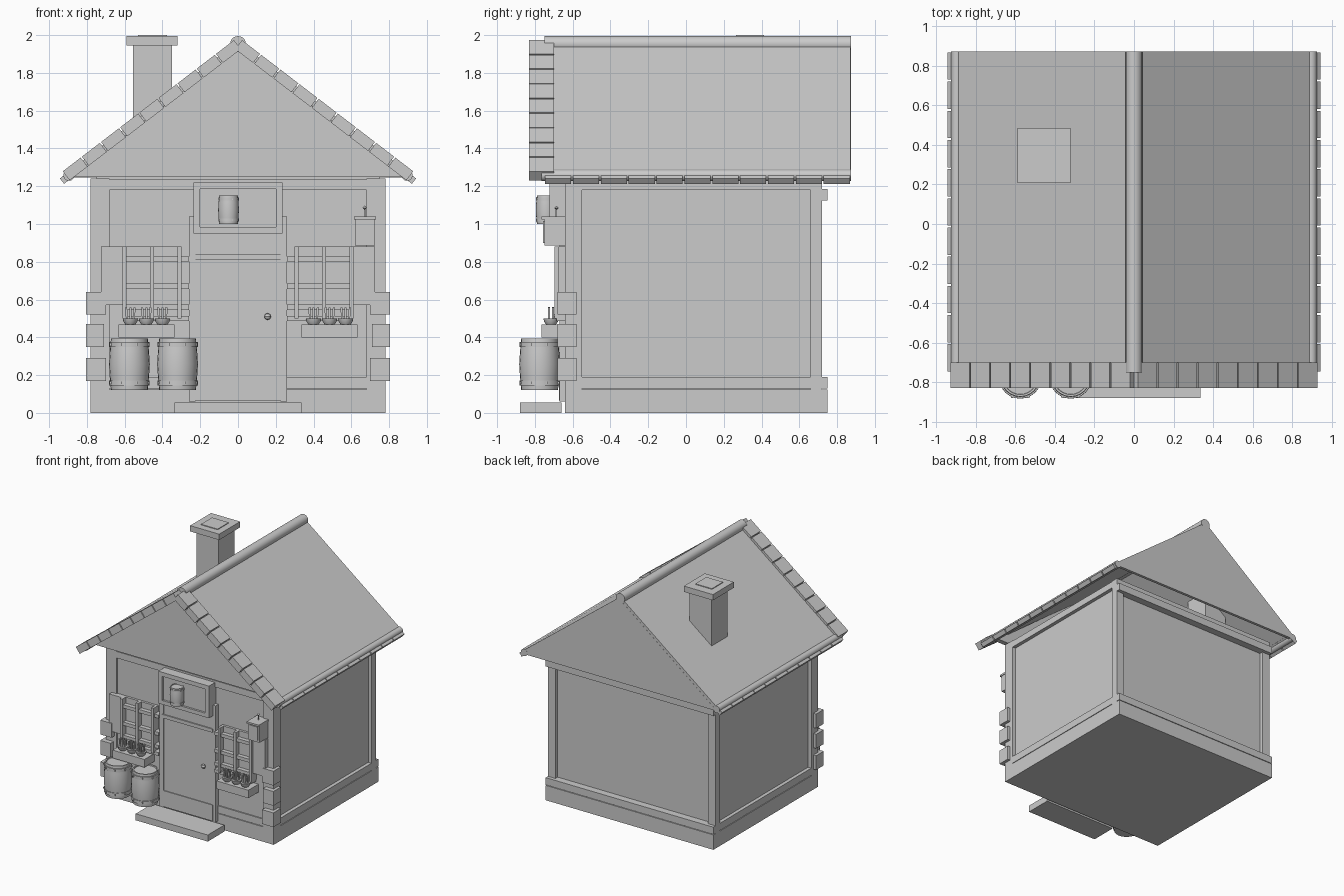
import bpy, bmesh, math
from mathutils import Matrix, Vector

if "Cube" in bpy.data.objects:
    bpy.data.objects.remove(bpy.data.objects["Cube"])

SLOPE = math.atan2(0.705, 0.92)


def finish(name, bm, smooth=False):
    bmesh.ops.recalc_face_normals(bm, faces=bm.faces)
    me = bpy.data.meshes.new(name)
    bm.to_mesh(me)
    bm.free()
    ob = bpy.data.objects.new(name, me)
    bpy.context.collection.objects.link(ob)
    if smooth:
        bpy.ops.object.select_all(action='DESELECT')
        ob.select_set(True)
        bpy.context.view_layer.objects.active = ob
        bpy.ops.object.shade_smooth_by_angle(angle=math.radians(40))
    return ob


def add_box(bm, center, size, rot_y=0.0):
    m = (Matrix.Translation(center) @ Matrix.Rotation(rot_y, 4, 'Y')
         @ Matrix.Diagonal((*size, 1)))
    bmesh.ops.create_cube(bm, size=1, matrix=m)


def box(name, x0, x1, y0, y1, z0, z1):
    bm = bmesh.new()
    add_box(bm, ((x0 + x1) / 2, (y0 + y1) / 2, (z0 + z1) / 2),
            (x1 - x0, y1 - y0, z1 - z0))
    return finish(name, bm)


def pair(name, x0, x1, *rest):
    """Box on the right plus its mirror image on the left."""
    box(name + "_right", x0, x1, *rest)
    box(name + "_left", -x1, -x0, *rest)


def prism(name, pts, y0, y1):
    """Extrude an (x, z) outline along y."""
    bm = bmesh.new()
    f = bm.faces.new([bm.verts.new((x, y0, z)) for x, z in pts])
    r = bmesh.ops.extrude_face_region(bm, geom=[f])
    vs = [g for g in r["geom"] if isinstance(g, bmesh.types.BMVert)]
    bmesh.ops.translate(bm, verts=vs, vec=(0, y1 - y0, 0))
    return finish(name, bm)


def lathe(name, loc, prof, seg=24):
    """Spin an (r, z) profile around z."""
    bm = bmesh.new()
    vs = [bm.verts.new((r, 0, z)) for r, z in prof]
    es = [bm.edges.new(p) for p in zip(vs, vs[1:])]
    bmesh.ops.spin(bm, geom=vs + es, cent=(0, 0, 0), axis=(0, 0, 1),
                   angle=math.tau, steps=seg)
    bmesh.ops.remove_doubles(bm, verts=bm.verts, dist=1e-5)
    bmesh.ops.translate(bm, verts=bm.verts, vec=loc)
    return finish(name, bm, True)


def rod(name, x, z, r, y0, y1, seg=20):
    bm = bmesh.new()
    m = Matrix.Translation((x, (y0 + y1) / 2, z)) @ Matrix.Rotation(math.pi / 2, 4, 'X')
    bmesh.ops.create_cone(bm, cap_ends=True, segments=seg, radius1=r,
                          radius2=r, depth=y1 - y0, matrix=m)
    return finish(name, bm, True)


def barrel(name, x, y, z, r, h):
    e = 0.9 * r
    lathe(name, (x, y, z), [(0, 0), (e, 0), (0.96 * r, h * .25), (r, h * .5),
                            (0.96 * r, h * .75), (e, h), (e * .9, h),
                            (e * .88, h * .97), (0, h * .97)])
    for i, t in enumerate((0.14, 0.88)):
        lathe(f"{name}_hoop_{i}", (x, y, z + h * t),
              [(0.9 * r, -.05 * h), (0.99 * r, -.05 * h), (0.99 * r, .05 * h),
               (0.9 * r, .05 * h), (0.9 * r, -.05 * h)])
        bm = bmesh.new()
        for k in range(8):
            a = math.tau * (k + .5) / 8
            add_box(bm, (x + r * math.cos(a), y + r * math.sin(a), z + h * t),
                    (.08 * r, .08 * r, .05 * h))
        finish(f"{name}_rivets_{i}", bm)


# plinth, walls and timber frame
box("plinth", -.78, .78, -.64, .75, 0, .125)
box("wall_core", -.75, .75, -.63, .69, .12, 1.25)
pair("front_post", .73, .78, -.64, -.55, .12, 1.24)
pair("front_inner_post", .68, .74, -.64, -.6, .12, 1.24)
pair("back_post", .71, .78, .66, .72, .12, 1.24)
for z0, z1, tag in ((.13, .19, "low"), (1.18, 1.235, "high")):
    pair("side_beam_" + tag, .74, .78, -.6, .7, z0, z1)
    box("front_beam_" + tag, -.7, .7, -.64, -.6, z0, z1)
box("back_beam_low", -.78, .78, .68, .75, .13, .19)
box("back_beam_high", -.78, .78, .68, .75, 1.125, 1.185)
box("back_top_beam", -.78, .78, .68, .72, 1.185, 1.24)

# roof slabs, gables and ridge
for s, side in ((1, "right"), (-1, "left")):
    prism("roof_" + side, [(0, 1.965), (s * .92, 1.26), (s * .90, 1.235), (0, 1.925)],
          -.75, .872)
prism("front_gable", [(-.87, 1.25), (.87, 1.25), (0, 1.93)], -.66, -.62)
prism("back_gable", [(-.9, 1.245), (.9, 1.245), (0, 1.94)], .85, .873)
rod("ridge", 0, 1.953, .042, -.75, .873)

# verge tiles down the front edge, eave tiles and eave rolls
for s, side in ((1, "right"), (-1, "left")):
    bm = bmesh.new()
    step = 1.15 / 9
    for i in range(9):
        d = step * (i + .5)
        add_box(bm, (s * d * math.cos(SLOPE), -.765, 1.952 - d * math.sin(SLOPE)),
                (step - .008, .13, .06), s * SLOPE)
    finish("verge_tiles_" + side, bm)
    bm = bmesh.new()
    for i in range(11):
        add_box(bm, (s * .898, .872 - .1475 * (i + .5), 1.253),
                (.085, .138, .036), s * SLOPE)
    finish("eave_tiles_" + side, bm)
    rod("eave_roll_" + side, s * .895, 1.258, .03, -.765, .873, 12)

# chimney
box("chimney", -.555, -.35, .24, .452, 1.42, 1.95)
box("chimney_cap", -.59, -.32, .207, .485, 1.945, 1.994)
box("chimney_flue", -.53, -.375, .265, .412, 1.98, 2.0)

# doorway
box("step", -.335, .335, -.88, -.66, 0, .055)
pair("door_jamb", .225, .26, -.67, -.62, .06, 1.04)
box("door", -.235, .235, -.665, -.62, .065, .96)
box("door_low_rail", -.235, .235, -.672, -.65, .065, .2)
box("door_top_rail", -.235, .235, -.675, -.65, .81, .84)
box("sign_board", -.235, .235, -.705, -.63, .95, 1.22)
for n, c in (("bottom", (-.235, .235, .95, .983)), ("top", (-.235, .235, 1.185, 1.22)),
             ("left", (-.235, -.2, .95, 1.22)), ("right", (.2, .235, .95, 1.22))):
    box("sign_frame_" + n, c[0], c[1], -.722, -.66, c[2], c[3])
barrel("hanging_barrel", -.05, -.74, 1.0, .055, .15)
lathe("door_knob", (.157, -.685, .51), [(0, -.018), (.013, -.013), (.018, 0),
                                         (.013, .013), (0, .018)], 10)

# windows with shutters
for x in (.31, .455, .6):
    pair(f"window_bar_{int(x * 1000)}", x - .011, x + .011, -.695, -.63, .5, .88)
for z in (.5, .56, .67, .815):
    pair(f"window_rail_{int(z * 1000)}", .26, .61, -.685, -.63, z - .014, z + .014)
pair("window_pane", .3, .61, -.65, -.62, .49, .88)
pair("shutter", .61, .725, -.675, -.62, .57, .88)

# flower boxes with potted plants
pair("planter", .335, .632, -.765, -.63, .4, .467)
for s, side in ((1, "right"), (-1, "left")):
    for i, x in enumerate((.4, .485, .57)):
        lathe(f"pot_{side}_{i}", (s * x, -.715, .465),
              [(0, 0), (.024, 0), (.036, .017), (.04, .035), (.032, .035), (0, .028)], 12)
        bm = bmesh.new()
        for k in range(3):
            for j in range(2):
                p = Vector((s * x + .02 * (k - 1), -.725 + .02 * j, .525))
                add_box(bm, p, (.011, .011, .068), .08 * (k - 1))
        finish(f"plant_{side}_{i}", bm)

# corner stones
for i, (z0, z1, x0) in enumerate(((.17, .29, .7), (.35, .47, .71), (.52, .64, .7))):
    pair(f"corner_stone_{i}", x0, .805, -.68, -.58, z0, z1)

# letter box with its hook
box("letter_box", .62, .725, -.75, -.63, .885, 1.03)
box("letter_box_lid", .615, .73, -.765, -.63, 1.025, 1.04)
box("letter_box_panel", .635, .71, -.757, -.74, .9, 1.015)
box("hook_stem", .667, .675, -.69, -.682, 1.03, 1.09)
lathe("hook_knob", (.671, -.686, 1.085), [(0, -.012), (.012, 0), (0, .012)], 8)

# rain barrels
barrel("barrel_left", -.575, -.775, .12, .108, .275)
barrel("barrel_right", -.32, -.775, .12, .108, .275)
